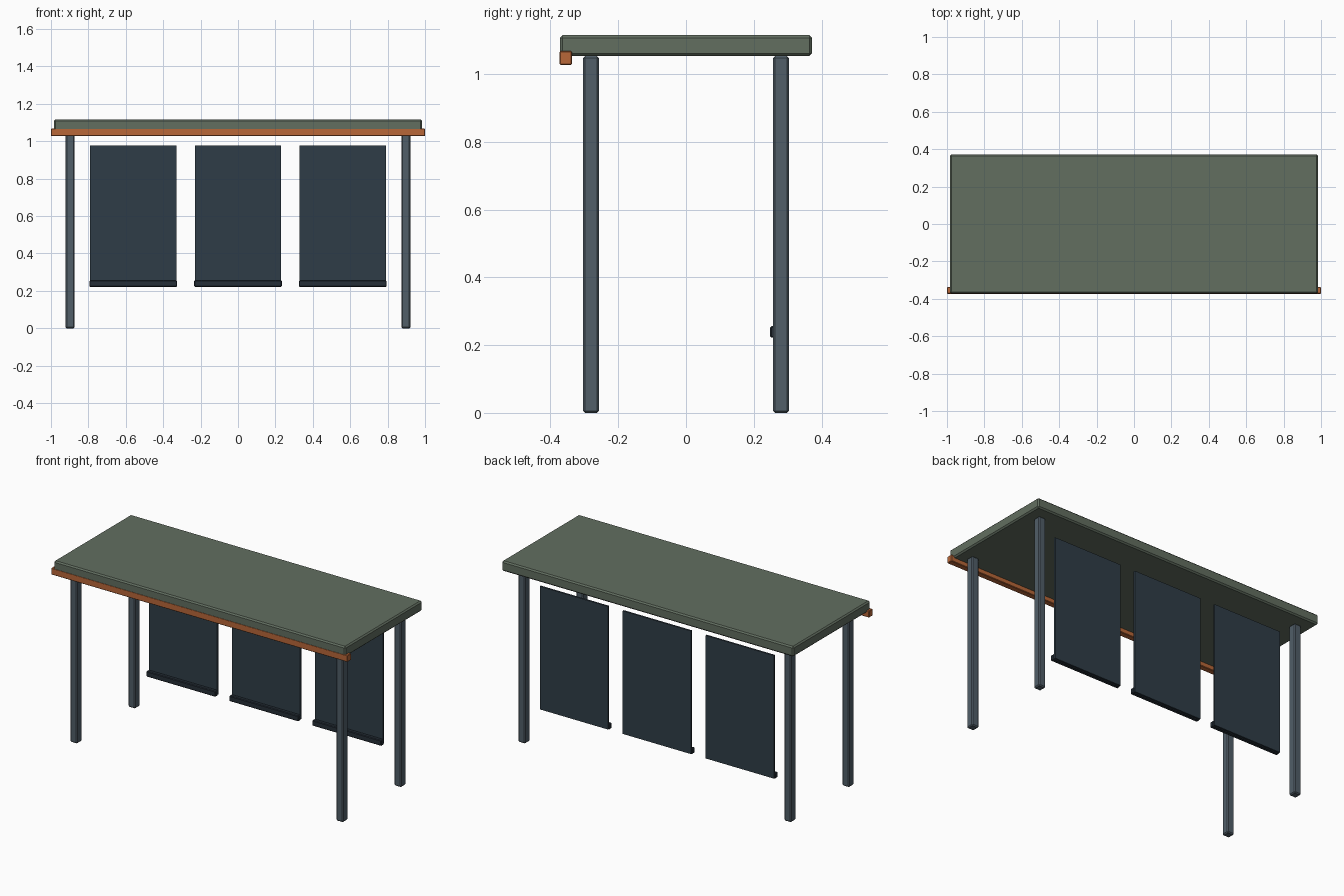
import bpy

if "Cube" in bpy.data.objects:
    bpy.data.objects.remove(bpy.data.objects["Cube"])


def material(name, rgb):
    m = bpy.data.materials.new(name)
    m.diffuse_color = (*rgb, 1.0)
    m.use_nodes = True
    m.node_tree.nodes["Principled BSDF"].inputs["Base Color"].default_value = m.diffuse_color
    return m


ROOF = material("sage_green", (0.122, 0.156, 0.117))
POST = material("slate_grey", (0.082, 0.113, 0.140))
TRIM = material("burnt_orange", (0.48, 0.135, 0.040))
SCREEN = material("dark_blue_fabric", (0.028, 0.046, 0.063))
RAIL = material("dark_rail", (0.019, 0.028, 0.039))


def box(name, x, y, z, mat, bevel=0.0):
    """Box spanning the (min, max) ranges, with optional chamfered edges."""
    spans = (x, y, z)
    bpy.ops.mesh.primitive_cube_add(
        size=1, location=[(a + b) / 2 for a, b in spans])
    ob = bpy.context.object
    ob.name = name
    ob.scale = [b - a for a, b in spans]
    bpy.ops.object.transform_apply(location=False, rotation=False, scale=True)
    ob.data.materials.append(mat)
    if bevel:
        mod = ob.modifiers.new("chamfer", "BEVEL")
        mod.width = bevel
        mod.segments = 1
    return ob


# Canopy slab and the front trim beam
box("roof", (-0.985, 0.985), (-0.372, 0.372), (1.053, 1.115), ROOF, 0.008)
box("front_trim", (-1, 1), (-0.373, -0.337), (1.027, 1.068), TRIM, 0.003)

# Four corner posts
HALF = 0.0235
for side, sx in (("left", -1), ("right", 1)):
    for end, sy in (("front", -1), ("back", 1)):
        cx, cy = 0.898 * sx, 0.28 * sy
        box(f"{end}_{side}_post", (cx - HALF, cx + HALF),
            (cy - HALF, cy + HALF), (0, 1.053), POST, 0.006)

# Three hanging screens, each with a bottom rail on its front face
for name, cx in (("left", -0.56), ("middle", 0), ("right", 0.56)):
    box(f"{name}_screen", (cx - 0.23, cx + 0.23),
        (0.271, 0.282), (0.226, 0.977), SCREEN)
    box(f"{name}_screen_rail", (cx - 0.234, cx + 0.234),
        (0.248, 0.273), (0.222, 0.256), RAIL, 0.004)
